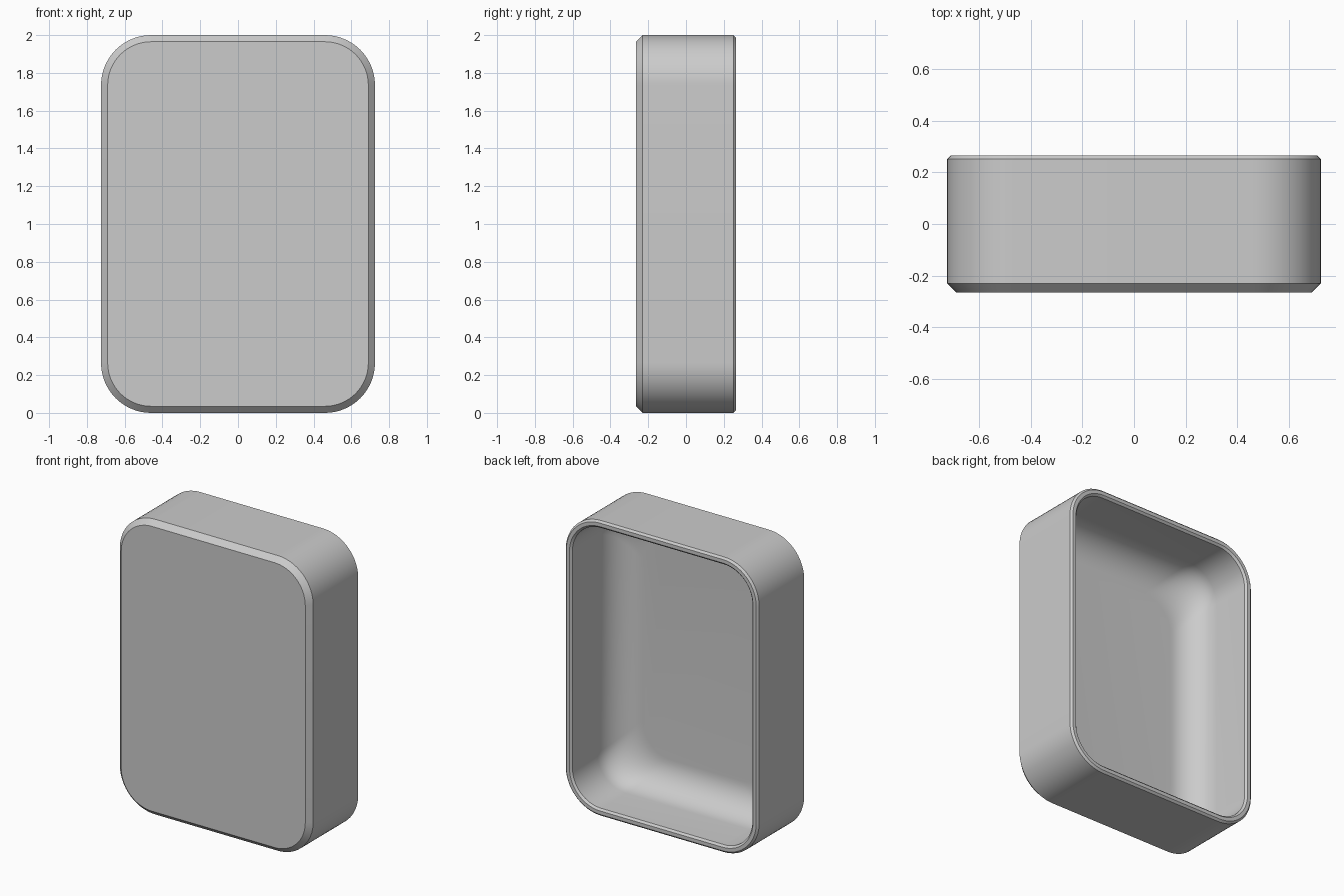
import bpy, bmesh, math

cube = bpy.data.objects.get("Cube")
if cube:
    bpy.data.objects.remove(cube, do_unlink=True)

HALF_W, HALF_H, HALF_D, CORNER = 0.725, 1.0, 0.265, 0.265
WALL, FLOOR_Y, FILLET = 0.05, -0.215, 0.2
CORNER_STEPS, FILLET_STEPS = 16, 12

grey = bpy.data.materials.new("plain grey")
grey.use_nodes = True
grey.diffuse_color = (0.6, 0.6, 0.6, 1)
grey.node_tree.nodes["Principled BSDF"].inputs["Base Color"].default_value = grey.diffuse_color


def outline(bm, inset, y, radius):
    """Rounded rectangle loop, shrunk by inset, at depth y."""
    loop = []
    for quarter, (sx, sz) in enumerate([(1, 1), (-1, 1), (-1, -1), (1, -1)]):
        cx = sx * (HALF_W - inset - radius)
        cz = HALF_H + sz * (HALF_H - inset - radius)
        for i in range(CORNER_STEPS + 1):
            a = (quarter + i / CORNER_STEPS) * math.pi / 2
            loop.append(bm.verts.new((cx + radius * math.cos(a), y, cz + radius * math.sin(a))))
    return loop


# Wall section as inset, depth, corner radius: front chamfer, side, back rim
section = [(0.035, -HALF_D, CORNER - 0.035), (0, -HALF_D + 0.035, CORNER),
           (0, HALF_D - 0.013, CORNER), (0.013, HALF_D, CORNER - 0.013),
           (WALL - 0.013, HALF_D, CORNER - WALL + 0.013),
           (WALL, HALF_D - 0.013, CORNER - WALL)]
# Inner wall curving into the floor
for i in range(FILLET_STEPS + 1):
    a = i / FILLET_STEPS * math.pi / 2
    section.append((WALL + FILLET * (1 - math.cos(a)),
                    FLOOR_Y + FILLET * (1 - math.sin(a)), CORNER - WALL))

bm = bmesh.new()
loops = [outline(bm, *s) for s in section]
for a, b in zip(loops, loops[1:]):
    for i in range(len(a)):
        j = (i + 1) % len(a)
        bm.faces.new((a[i], a[j], b[j], b[i]))
bm.faces.new(loops[0])
bm.faces.new(loops[-1])
bmesh.ops.recalc_face_normals(bm, faces=bm.faces)
mesh = bpy.data.meshes.new("hollow_case")
bm.to_mesh(mesh)
bm.free()
mesh.materials.append(grey)
case = bpy.data.objects.new("hollow_case", mesh)
bpy.context.collection.objects.link(case)
bpy.context.view_layer.objects.active = case
case.select_set(True)
bpy.ops.object.shade_smooth_by_angle(angle=math.radians(30))
